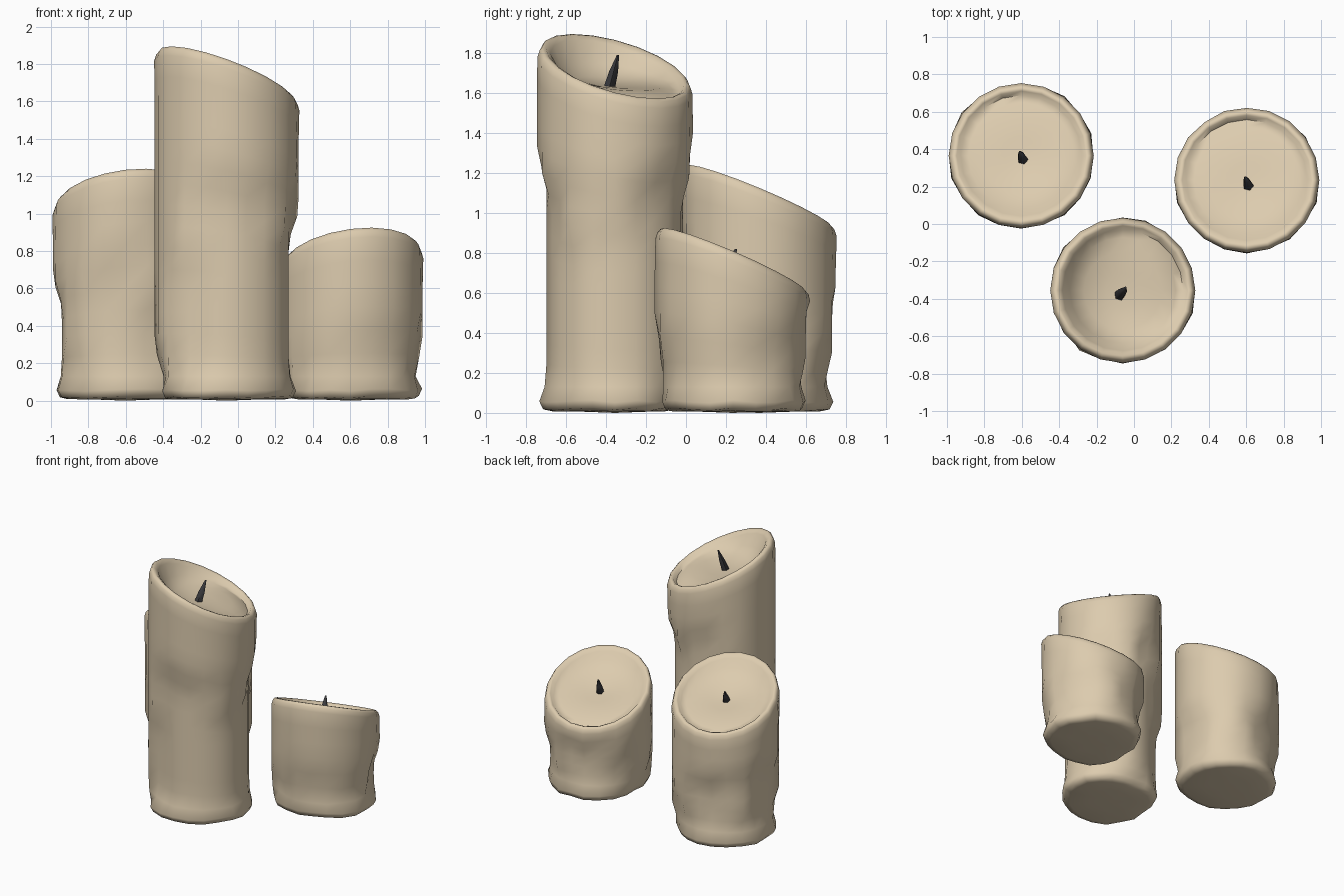
import bpy, bmesh, random
from math import sin, cos, pi, radians
from mathutils import Vector

if "Cube" in bpy.data.objects:
    bpy.data.objects.remove(bpy.data.objects["Cube"])

random.seed(4)
SEGS = 20


def material(name, colour):
    m = bpy.data.materials.new(name)
    m.diffuse_color = (*colour, 1)
    m.use_nodes = True
    m.node_tree.nodes["Principled BSDF"].inputs["Base Color"].default_value = m.diffuse_color
    return m


WAX = material("wax", (0.72, 0.60, 0.425))
CHAR = material("charred_wick", (0.045, 0.045, 0.05))


def around(values, a):
    # lookup in a list spread evenly around the circle
    f = (a / (2 * pi) * len(values)) % len(values)
    i = int(f)
    t = f - i
    return values[i % len(values)] * (1 - t) + values[(i + 1) % len(values)] * t


def step(x):
    x = max(0, min(1, x))
    return x * x * (3 - 2 * x)


def finish(bm, name, mat):
    bmesh.ops.recalc_face_normals(bm, faces=bm.faces)
    me = bpy.data.meshes.new(name)
    bm.to_mesh(me)
    bm.free()
    me.materials.append(mat)
    ob = bpy.data.objects.new(name, me)
    bpy.context.collection.objects.link(ob)
    bpy.ops.object.select_all(action='DESELECT')
    ob.select_set(True)
    bpy.context.view_layer.objects.active = ob
    bpy.ops.object.shade_smooth_by_angle(angle=radians(72))
    return ob


def candle(name, centre, R, body, height, tilt, floor, bowl, drips, foot):
    cx, cy = centre
    bm = bmesh.new()
    columns = []
    for s in range(SEGS):
        a = 2 * pi * s / SEGS
        slant = R * (tilt[0] * cos(a) + tilt[1] * sin(a))
        top = height + slant
        # separate wax runs: every column ends at its own height
        drip = around(drips, a) + (random.uniform(0, 0.16) if s % 2 else random.uniform(-0.12, 0))
        wob = random.uniform(-0.010, 0.010)
        base = around(foot, a) + random.uniform(-0.008, 0.012)
        rise = random.uniform(0, 0.014)
        # rounded underside and spread foot
        col = [(0.16, 0.006), (base - 0.06, 0.006 + rise * 0.4),
               (base - 0.018, 0.012 + rise), (base, 0.05 + rise)]
        # sides, thicker above each drip's end
        rows = max(6, round(height / 0.11))
        for i in range(rows):
            z = 0.13 + (top - 0.05 - 0.13) * i / (rows - 1)
            k = step((z - drip + 0.08) / 0.2)
            r = body + wob + (R - body - wob) * k
            if 0 < i < rows - 1:
                r += wob * 0.6 * k * step((top - z - 0.05) / 0.2)
            r += (base - r) * 0.4 * step((0.25 - z) / 0.2)
            col.append((r, z))
        # rounded rim
        col += [(R - 0.010, top - 0.018), (R - 0.024, top - 0.002),
                (R - 0.042, top - 0.006), (R - 0.065, top - 0.03)]
        # melted bowl blending from the slanted rim to the floor
        edge = top - 0.035
        for rr, w in zip((R - 0.105, R - 0.18, 0.09), bowl):
            col.append((rr, floor + (edge - floor) * w))
        columns.append([bm.verts.new((cx + r * cos(a), cy + r * sin(a), z)) for r, z in col])
    low = bm.verts.new((cx, cy, 0))
    mid = bm.verts.new((cx, cy, floor))
    for s in range(SEGS):
        p, q = columns[s], columns[(s + 1) % SEGS]
        for i in range(len(p) - 1):
            bm.faces.new((p[i], q[i], q[i + 1], p[i + 1]))
        bm.faces.new((low, q[0], p[0]))
        bm.faces.new((mid, p[-1], q[-1]))
    return finish(bm, name, WAX)


def wick(name, base, tip):
    # short leaning spike with a blunt end
    base, tip = Vector(base), Vector(tip)
    bm = bmesh.new()
    rings = []
    for t, r in ((0, 0.031), (0.5, 0.024), (1, 0.006)):
        c = base.lerp(tip, t)
        rings.append([bm.verts.new(c + Vector((r * cos(k * pi * 2 / 5), r * sin(k * pi * 2 / 5), 0)))
                      for k in range(5)])
    for lo, hi in zip(rings, rings[1:]):
        for k in range(5):
            bm.faces.new((lo[k], lo[(k + 1) % 5], hi[(k + 1) % 5], hi[k]))
    bm.faces.new(rings[0])
    bm.faces.new(rings[-1])
    finish(bm, name, CHAR)


# drips: height where each wax run ends, counter-clockwise from +x; foot: base radius
candle("tall_candle", (-0.06, -0.355), 0.388, 0.338, 1.735, (-0.34, -0.24), 1.63, (0.55, 0.22, 0.06),
       (1.0, 1.2, 1.1, 1.3, 0.6, 0.25, 0.1, 1.2, 1.1, 0.95),
       (0.37, 0.345, 0.29, 0.36, 0.335, 0.385, 0.38, 0.365))
candle("medium_candle", (-0.603, 0.365), 0.388, 0.34, 1.085, (0.11, -0.39), 1.0, (0.75, 0.45, 0.15),
       (0.6, 0.2, 0.3, 0.6, 0.3, 0.65, 0.35, 0.7, 0.55, 0.15),
       (0.35, 0.355, 0.36, 0.38, 0.37, 0.365, 0.36, 0.385))
candle("short_candle", (0.603, 0.235), 0.388, 0.342, 0.765, (0.12, -0.40), 0.69, (0.75, 0.45, 0.15),
       (0.2, 0.35, 0.25, 0.4, 0.35, 0.25, 0.1, 0.3, 0.3, 0.3),
       (0.37, 0.365, 0.355, 0.37, 0.325, 0.375, 0.345, 0.375))

wick("tall_wick", (-0.08, -0.385, 1.62), (-0.045, -0.34, 1.79))
wick("medium_wick", (-0.59, 0.335, 0.99), (-0.61, 0.385, 1.10))
wick("short_wick", (0.615, 0.195, 0.68), (0.595, 0.25, 0.82))
